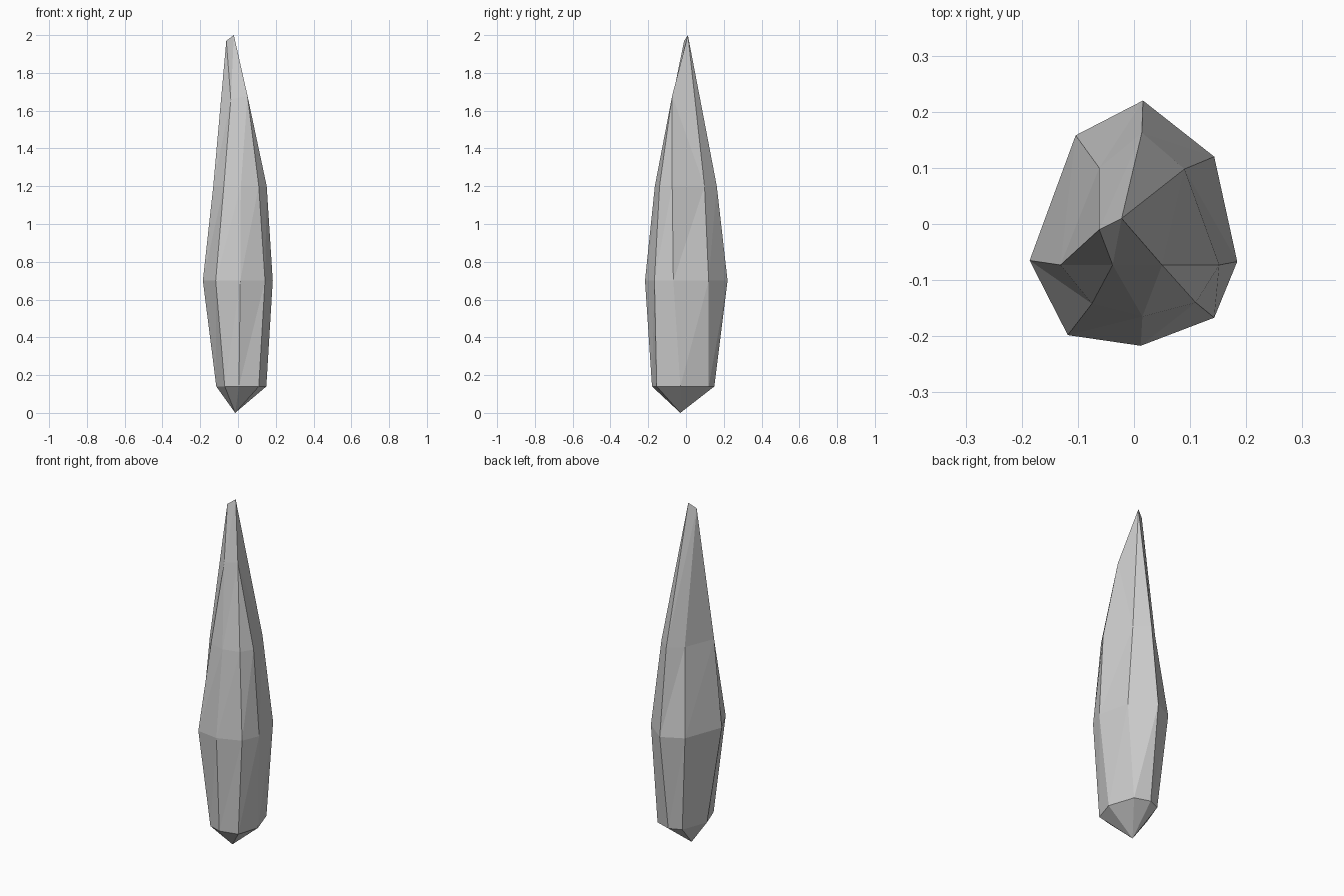
import bpy, bmesh

if "Cube" in bpy.data.objects:
    bpy.data.objects.remove(bpy.data.objects["Cube"])

# Cross-sections of the shard, clockwise from the back corner (A..H)
rings = [
    (0.14, [(0.01, 0.15), (0.10, 0.12), (0.15, -0.03), (0.11, -0.155),
            (0.005, -0.18), (-0.07, -0.155), (-0.115, -0.03), (-0.06, 0.12)]),
    (0.70, [(0.016, 0.22), (0.143, 0.12), (0.184, -0.067), (0.143, -0.167),
            (0.012, -0.217), (-0.118, -0.198), (-0.186, -0.065), (-0.104, 0.158)]),
    (1.20, [(0.014, 0.163), (0.09, 0.098), (0.152, -0.073), (0.11, -0.14),
            (0.015, -0.165), (-0.075, -0.142), (-0.131, -0.073), (-0.062, 0.10)]),
]
bm = bmesh.new()
loops = [[bm.verts.new((x, y, z)) for x, y in pts] for z, pts in rings]

# Side facets
for lo, hi in zip(loops, loops[1:]):
    for i in range(8):
        j = (i + 1) % 8
        bm.faces.new((lo[i], lo[j], hi[i]))
        bm.faces.new((lo[j], hi[j], hi[i]))

# Bottom point
foot = bm.verts.new((-0.015, -0.03, 0.0))
for i in range(8):
    bm.faces.new((loops[0][i], foot, loops[0][(i + 1) % 8]))

# Chisel-shaped top: two shoulder points and a short tip ridge
A, B, C, D, E, F, G, H = loops[-1]
U1, U2, T1, T2 = (bm.verts.new(p) for p in (
    (-0.038, -0.073, 1.66), (0.05, -0.073, 1.68),
    (-0.062, -0.01, 1.97), (-0.022, 0.01, 2.0)))
for f in ((A, B, T2), (B, U2, T2), (B, C, U2), (C, D, U2), (D, E, U2),
          (E, U1, U2), (E, F, U1), (F, G, U1), (G, T1, U1), (G, H, T1),
          (H, A, T1), (A, T2, T1), (T1, T2, U1), (T2, U2, U1)):
    bm.faces.new(f)

bmesh.ops.recalc_face_normals(bm, faces=bm.faces)
mesh = bpy.data.meshes.new("crystal_shard")
bm.to_mesh(mesh)
bm.free()
bpy.context.collection.objects.link(bpy.data.objects.new("crystal_shard", mesh))
